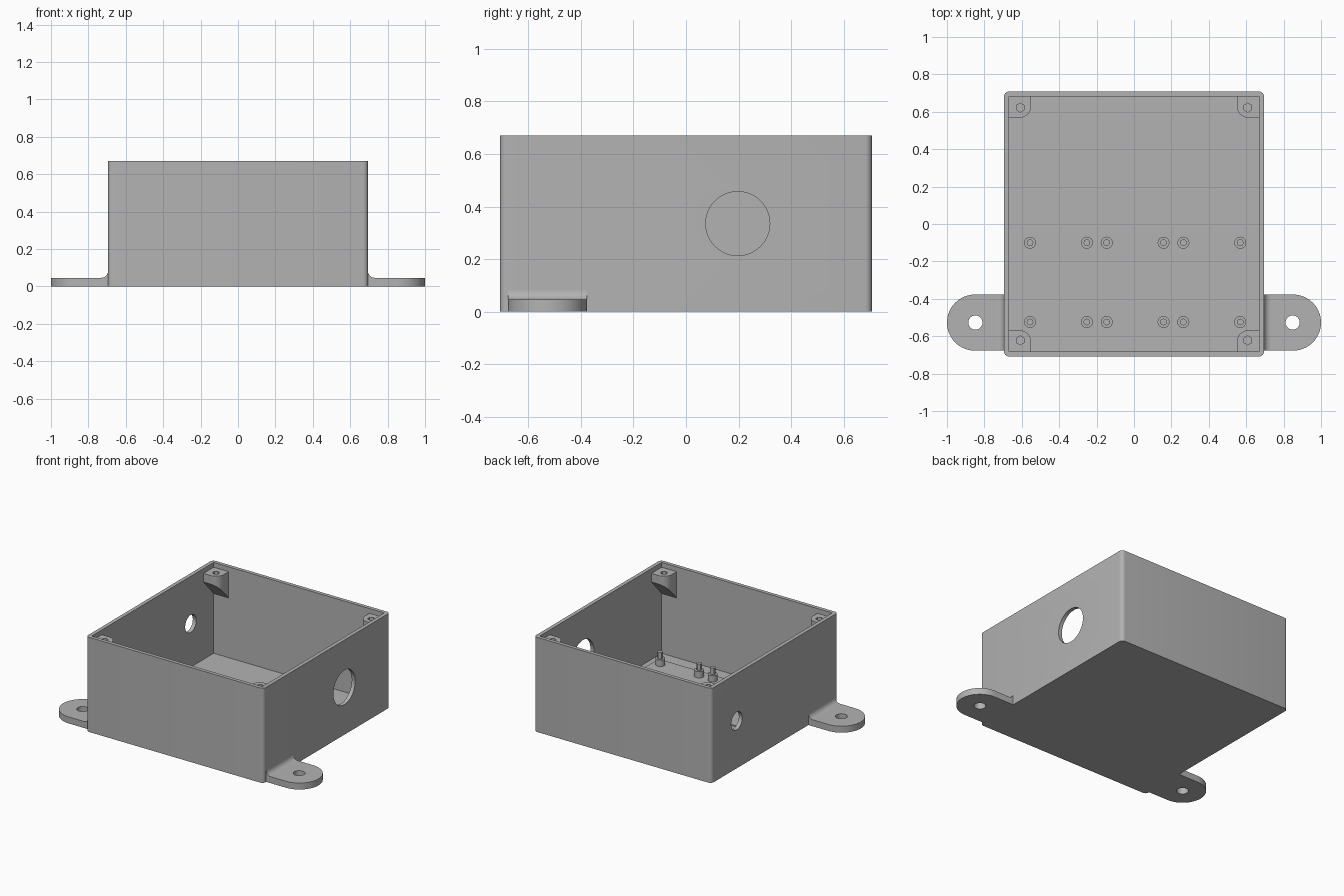
import bpy, bmesh
from math import pi, cos, sin
from mathutils import Vector

if "Cube" in bpy.data.objects:
    bpy.data.objects.remove(bpy.data.objects["Cube"])

grey = bpy.data.materials.new("plain grey")
grey.use_nodes = True
COLOUR = (0.45, 0.45, 0.45, 1)
grey.diffuse_color = COLOUR
grey.node_tree.nodes["Principled BSDF"].inputs["Base Color"].default_value = COLOUR

W, D, H = 0.695, 0.708, 0.67      # outer half width, half depth, height
IW, ID = 0.668, 0.682             # inner half width and half depth
FLOOR = 0.027


def arc(cx, cy, r, a0, a1, n):
    return [(cx + r * cos(a0 + (a1 - a0) * i / n),
             cy + r * sin(a0 + (a1 - a0) * i / n)) for i in range(n + 1)]


def circle(cx, cy, r, n=32):
    return arc(cx, cy, r, 0, 2 * pi, n)[:-1]


def prism(name, outline, lo, hi, axis="z"):
    """Extrude a closed outline from lo to hi along an axis."""
    place = {"z": lambda a, b, h: (a, b, h),
             "x": lambda a, b, h: (h, a, b),
             "y": lambda a, b, h: (a, h, b)}[axis]
    bm = bmesh.new()
    low = [bm.verts.new(place(a, b, lo)) for a, b in outline]
    high = [bm.verts.new(place(a, b, hi)) for a, b in outline]
    bm.faces.new(low)
    bm.faces.new(high)
    for i in range(len(low)):
        j = (i + 1) % len(low)
        bm.faces.new((low[i], low[j], high[j], high[i]))
    bmesh.ops.recalc_face_normals(bm, faces=bm.faces)
    mesh = bpy.data.meshes.new(name)
    bm.to_mesh(mesh)
    bm.free()
    mesh.materials.append(grey)
    obj = bpy.data.objects.new(name, mesh)
    bpy.context.collection.objects.link(obj)
    return obj


def cut(target, cutter):
    """Subtract the cutter from the target and discard it."""
    mod = target.modifiers.new("cut", "BOOLEAN")
    mod.operation, mod.solver, mod.object = "DIFFERENCE", "EXACT", cutter
    bpy.context.view_layer.objects.active = target
    bpy.ops.object.modifier_apply(modifier=mod.name)
    bpy.data.objects.remove(cutter)


def rectangle(x0, x1, y0, y1):
    return [(x0, y0), (x1, y0), (x1, y1), (x0, y1)]


parts = []

# Open box with rounded vertical edges and a cable hole in each side wall
r = 0.026
outline = []
for k, (sx, sy) in enumerate([(1, 1), (-1, 1), (-1, -1), (1, -1)]):
    outline += arc(sx * (W - r), sy * (D - r), r, k * pi / 2, (k + 1) * pi / 2, 6)
box = prism("box", outline, 0, H)
cut(box, prism("cavity", rectangle(-IW, IW, -ID, ID), FLOOR, 1))
cut(box, prism("large_hole", circle(0.197, 0.335, 0.122, 48), 0.5, 0.9, "x"))
cut(box, prism("small_hole", circle(0.425, 0.335, 0.062), -0.9, -0.5, "x"))
parts.append(box)

# Mounting ears with a screw hole and a fillet against the wall
EY, ER, EZ, F = -0.527, 0.15, 0.046, 0.036
for s, side in ((1, "left"), (-1, "right")):
    shape = [(0.68, EY - ER)] + arc(0.85, EY, ER, -pi / 2, pi / 2, 32) + [(0.68, EY + ER)]
    ear = prism(side + "_ear", [(s * x, y) for x, y in shape], 0, EZ)
    cut(ear, prism("screw_hole", circle(s * 0.848, EY, 0.038), -0.1, 0.2))
    curve = arc(W + F, EZ + F, F, pi, 1.5 * pi, 8)
    shape = [(0.68, EZ - 0.01), (0.68, EZ + F)] + curve + [(W + F, EZ - 0.01)]
    fillet = prism(side + "_ear_fillet", [(s * x, z) for x, z in shape],
                   EY - ER, EY + ER, "y")
    parts += [ear, fillet]

# Corner lid posts with a sloping underside and a screw hole
POST_TOP, PX, PY = 0.636, 0.551, 0.568
for sx, side in ((1, "left"), (-1, "right")):
    for sy, end in ((1, "back"), (-1, "front")):
        shape = [(IW + 0.01, ID + 0.01), (PX, ID + 0.01)]
        shape += arc(PX + 0.06, PY + 0.06, 0.06, pi, 1.5 * pi, 8) + [(IW + 0.01, PY)]
        post = prism(f"{end}_{side}_post", [(sx * x, sy * y) for x, y in shape], 0, POST_TOP)
        for v in post.data.vertices:
            if v.co.z < 0.1:
                v.co.z = 0.45 + (ID - abs(v.co.y)) * 1.1
        hexagon = arc(sx * 0.608, sy * 0.622, 0.024, pi / 6, pi / 6 + 2 * pi, 6)[:-1]
        cut(post, prism("post_hole", hexagon, 0.56, 0.8))
        parts.append(post)

# Raised pad on the floor
PAD = FLOOR + 0.008
parts.append(prism("floor_pad", rectangle(-0.613, 0.625, -0.586, -0.04), FLOOR - 0.01, PAD))

# Three sets of four stepped standoffs
for n, left in enumerate((-0.556, -0.146, 0.264)):
    for dx in (0, 0.304):
        for y in (-0.1, -0.524):
            x = left + dx
            parts.append(prism(f"standoff_{n + 1}", circle(x, y, 0.032, 16), PAD - 0.005, 0.08))
            parts.append(prism(f"standoff_pin_{n + 1}", circle(x, y, 0.018, 12), 0.075, 0.126))

# Smooth the curved walls, keep edges crisp
bpy.ops.object.select_all(action="DESELECT")
for part in parts:
    part.select_set(True)
bpy.context.view_layer.objects.active = box
bpy.ops.object.shade_smooth_by_angle()
